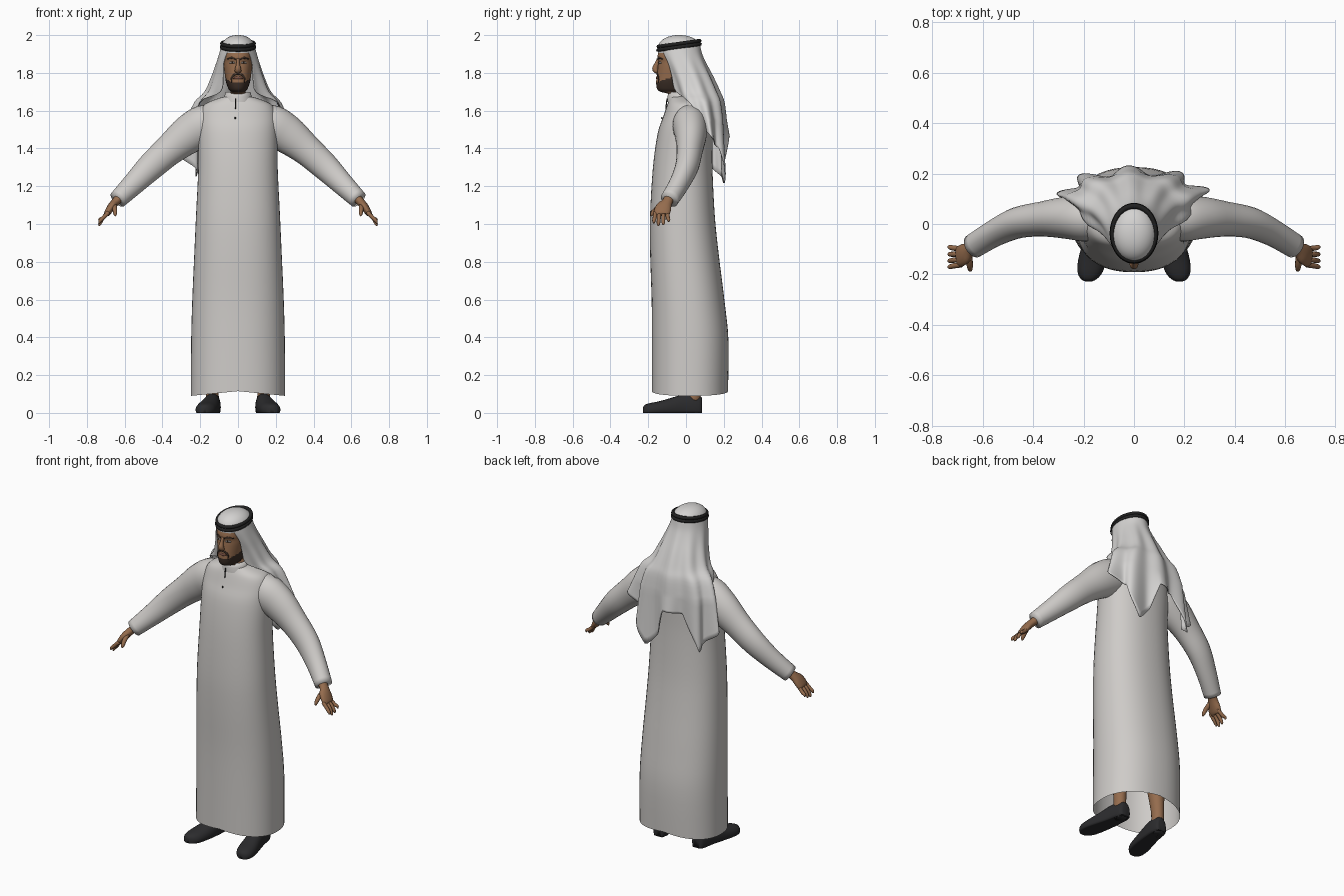
import bpy, bmesh
from math import sin, cos, pi, radians, atan
from mathutils import Vector

if "Cube" in bpy.data.objects:
    bpy.data.objects.remove(bpy.data.objects["Cube"])


def material(name, r, g, b):
    m = bpy.data.materials.new(name)
    m.use_nodes = True
    m.diffuse_color = (r, g, b, 1)
    bsdf = m.node_tree.nodes["Principled BSDF"]
    bsdf.inputs["Base Color"].default_value = (r, g, b, 1)
    bsdf.inputs["Roughness"].default_value = 0.8
    return m


ROBE = material("robe cloth", .62, .60, .58)
SCARF = material("scarf cloth", .66, .65, .64)
SKIN = material("brown skin", .30, .15, .075)
HAIR = material("dark hair", .045, .028, .02)
LEATHER = material("black leather", .025, .025, .027)
CORD = material("black cord", .015, .015, .015)
LIPS = material("lips", .20, .085, .06)
EYE = material("eye white", .5, .47, .44)


def grid(name, rings, mat, closed=True, caps=(False, False)):
    """Skin a list of point rings into one smooth object."""
    bm = bmesh.new()
    vs = [[bm.verts.new(p) for p in ring] for ring in rings]
    n = len(rings[0])
    for a, b in zip(vs, vs[1:]):
        for i in range(n if closed else n - 1):
            j = (i + 1) % n
            bm.faces.new((a[i], a[j], b[j], b[i]))
    for cap, ring in zip(caps, (vs[0], vs[-1])):
        if cap:
            bm.faces.new(ring)
    bmesh.ops.recalc_face_normals(bm, faces=bm.faces)
    me = bpy.data.meshes.new(name)
    bm.to_mesh(me)
    bm.free()
    me.materials.append(mat)
    me.shade_smooth()
    ob = bpy.data.objects.new(name, me)
    bpy.context.collection.objects.link(ob)
    return ob


def smooth_rows(rows, steps=4):
    """Catmull-Rom interpolation of rows of numbers."""
    out = []
    for i in range(len(rows) - 1):
        quad = rows[max(i - 1, 0)], rows[i], rows[i + 1], rows[min(i + 2, len(rows) - 1)]
        for k in range(steps):
            t = k / steps
            out.append([b + .5 * t * (c - a + t * (2*a - 5*b + 4*c - d + t * (3*(b - c) + d - a)))
                        for a, b, c, d in zip(*quad)])
    return out + [list(rows[-1])]


def spow(v, e):
    return (1 if v >= 0 else -1) * abs(v) ** e


def section(z, w, front, back, e=1.0, n=48):
    cy, ry = (front + back) / 2, (back - front) / 2
    return [Vector((w * spow(cos(2*pi*i/n), e), cy + ry * spow(sin(2*pi*i/n), e), z)) for i in range(n)]


def tube(name, rows, mat, side=1, n=16, steps=3):
    """Rows are x, y, z, radius along y, radius across; side mirrors in x."""
    rows = smooth_rows(rows, steps)
    pts = [Vector((side * r[0], r[1], r[2])) for r in rows]
    rings = []
    for i, (p, r) in enumerate(zip(pts, rows)):
        tan = (pts[min(i + 1, len(pts) - 1)] - pts[max(i - 1, 0)]).normalized()
        u = Vector((0, 1, 0))
        u = (u - tan * u.dot(tan)).normalized()
        v = tan.cross(u)
        rings.append([p + u * r[3] * cos(2*pi*k/n) + v * r[4] * sin(2*pi*k/n) for k in range(n)])
    return grid(name, rings, mat, caps=(True, True))


# Robe body: height, half width, front, back
robe_rows = [(.10, .25, -.18, .222), (.38, .248, -.18, .225), (.6, .242, -.182, .203),
             (.85, .231, -.19, .172), (1.05, .222, -.19, .152), (1.3, .21, -.175, .14),
             (1.48, .21, -.15, .14), (1.57, .205, -.12, .13), (1.63, .18, -.1, .11),
             (1.66, .12, -.088, .08), (1.675, .07, -.085, .05)]
robe = grid("robe", [section(*r, e=.88) for r in smooth_rows(robe_rows)], ROBE)
for v in robe.data.vertices:
    if v.co.z < .12:
        v.co.z += .015 - .1 * abs(v.co.x)

# Collar and front placket
grid("collar", [section(1.645, .085, -.1, .055), section(1.675, .073, -.098, .05),
                section(1.70, .064, -.092, .045), section(1.698, .058, -.086, .04)], ROBE)
tube("placket_seam", [(-.014, -.1, 1.665, .003, .003), (-.014, -.107, 1.61, .003, .003)], CORD, n=6)
tube("placket_button", [(-.014, -.126, 1.565, .004, .004), (-.014, -.129, 1.557, .004, .004)], CORD, n=6)

# Limbs, built once per side
for side, tag in ((1, "left"), (-1, "right")):
    tube(tag + "_sleeve", [(.07, .02, 1.585, .06, .06), (.17, .02, 1.53, .09, .105),
                           (.26, .025, 1.475, .085, .102), (.36, .02, 1.395, .07, .083),
                           (.46, .005, 1.305, .062, .073), (.55, -.035, 1.215, .053, .06),
                           (.638, -.088, 1.128, .049, .048)], ROBE, side, 24, 4)
    tube(tag + "_palm", [(.62, -.085, 1.145, .028, .024), (.65, -.1, 1.115, .028, .022),
                         (.672, -.118, 1.088, .042, .021), (.694, -.13, 1.055, .042, .016),
                         (.699, -.131, 1.048, .03, .008)], SKIN, side)
    for k, (finger, tip_y, tip_z) in enumerate((("index", -.17, 1.004), ("middle", -.146, .99),
                                                ("ring", -.12, .995), ("little", -.092, 1.012))):
        y = -.162 + k * .021
        tube(tag + "_" + finger + "_finger",
             [(.685, y, 1.062, .0105, .011), (.715, (y + tip_y) / 2, 1.032, .0105, .0105),
              (.731, tip_y, tip_z + .012, .009, .009), (.735, tip_y, tip_z, .004, .004)], SKIN, side, 10)
    tube(tag + "_thumb", [(.655, -.125, 1.1, .014, .014), (.652, -.158, 1.078, .013, .013),
                          (.65, -.178, 1.055, .011, .01), (.65, -.184, 1.042, .004, .004)], SKIN, side, 10)
    tube(tag + "_leg", [(.135, .04, .06, .038, .034), (.135, .04, .15, .038, .035),
                        (.125, .03, .35, .055, .052), (.11, .02, .6, .06, .06)], SKIN, side)
    # Shoe: position, centre, half width, height
    shoe = smooth_rows([(.086, .128, .02, .07), (.078, .13, .034, .088), (.04, .133, .042, .1),
                        (-.01, .139, .046, .1), (-.07, .15, .052, .082), (-.14, .165, .056, .062),
                        (-.19, .174, .05, .052), (-.218, .179, .032, .042), (-.228, .18, .012, .028)], 3)
    grid(tag + "_shoe", [[Vector((side * (c + w * spow(cos(a), .8)), y, max(0, h * (.3 + .7 * sin(a)))))
                          for a in (2*pi*k/24 for k in range(24))] for y, c, w, h in shoe],
         LEATHER, caps=(True, True))
    tube(tag + "_heel", [(.132, .048, .022, .036, .038), (.132, .048, 0, .036, .038)], LEATHER, side)

# Head and neck
head_rows = [(1.64, .052, -.085, .035), (1.685, .05, -.09, .03), (1.70, .04, -.135, .03),
             (1.715, .05, -.153, .04), (1.75, .063, -.158, .05), (1.785, .069, -.154, .055),
             (1.83, .075, -.149, .06), (1.86, .077, -.146, .065), (1.885, .077, -.152, .065),
             (1.93, .075, -.138, .06)]
head = grid("head", [section(*r, e=.9) for r in smooth_rows(head_rows, 5)], SKIN, caps=(False, True))
head.data.materials.append(HAIR)
for p in head.data.polygons:
    x, y, z = p.center
    chin = z < 1.752 and abs(x) < .035
    jaw = z < 1.745 - .03 + abs(x) * .9
    if 1.698 < z < 1.81 and y < -.03 and (chin or jaw):
        p.material_index = 1


def face_y(x, z):
    for a, b in zip(head_rows, head_rows[1:]):
        if a[0] <= z <= b[0]:
            t = (z - a[0]) / (b[0] - a[0])
            w, f, k = (p + (q - p) * t for p, q in zip(a[1:], b[1:]))
            return (f + k) / 2 - (k - f) / 2 * (1 - (abs(x) / w) ** 2.2) ** .45
    return 0


def stroke(name, pts, mat, thick, side=1):
    """A slim raised strip that follows the face; points are x, z."""
    rows = [(x, face_y(x, z), z, .004, thick * (.4 if i in (0, len(pts) - 1) else 1))
            for i, (x, z) in enumerate(pts)]
    tube(name, rows, mat, side, 10)


# Face details
tube("nose", [(0, -.146, 1.875, .008, .008), (0, -.156, 1.845, .012, .01),
              (0, -.163, 1.822, .016, .016), (0, -.156, 1.807, .012, .017),
              (0, -.15, 1.802, .004, .008)], SKIN)
stroke("lips", [(-.026, 1.772), (0, 1.774), (.026, 1.772)], LIPS, .008)
for side, tag in ((1, "left"), (-1, "right")):
    stroke(tag + "_brow", [(.01, 1.871), (.032, 1.88), (.056, 1.873)], HAIR, .006, side)
    stroke(tag + "_eye", [(.017, 1.853), (.03, 1.855), (.045, 1.853)], EYE, .006, side)
    tube(tag + "_iris", [(.027, face_y(.03, 1.855) - .002, 1.855, .004, .005),
                         (.034, face_y(.03, 1.855) - .002, 1.855, .004, .005)], HAIR, side, 8)
    stroke(tag + "_moustache", [(0, 1.792), (.016, 1.792), (.033, 1.775), (.034, 1.75)], HAIR, .006, side)

# Scarf crown and double head cord
crown = [(1.905, .085, -.148, .072), (1.93, .09, -.15, .077)]
for k in range(1, 11):
    a = k * pi / 20
    r = max(cos(a), .02) ** .9
    crown.append((1.93 + .07 * sin(a), .09 * r, -.036 - .113 * r, -.036 + .113 * r))
grid("scarf_crown", [section(*r) for r in crown], SCARF, caps=(False, True))
for dz, tag in ((-.009, "lower"), (.009, "upper")):
    bpy.ops.mesh.primitive_torus_add(major_radius=.1, minor_radius=.01, major_segments=48, minor_segments=10,
                                     location=(0, -.037, 1.946 + dz), rotation=(atan(.14), 0, 0))
    cord = bpy.context.object
    cord.name = tag + "_head_cord"
    cord.scale = (.87 - dz, 1.1 - dz, 1)
    cord.data.materials.append(CORD)
    cord.data.shade_smooth()

# Scarf drape: height, half width, centre, depth, opening angle, fold depth
drape = [(1.945, .088, -.036, .111, 150, 0), (1.90, .1, -.028, .113, 142, .005),
         (1.85, .115, -.01, .116, 138, .015), (1.78, .138, .02, .12, 144, .03),
         (1.70, .172, .05, .125, 146, .04), (1.645, .222, .073, .122, 116, .05),
         (1.55, .258, .094, .112, 96, .06)]
hem_points = [(-95, 1.40), (-64, 1.29), (-47, 1.25), (-26, 1.45), (0, 1.46),
              (11, 1.30), (27, 1.21), (48, 1.40), (95, 1.50)]


def hem(t):
    for (a, p), (b, q) in zip(hem_points, hem_points[1:]):
        if a <= t <= b:
            return p + (q - p) * (t - a) / (b - a)
    return 1.45


rows = [(r, 0) for r in smooth_rows(drape)]
rows += [((1.55, .258 + .02 * k, .094 + .014 * k, .112 - .006 * k, 96 - k, .06 + .05 * k), k)
         for k in (i / 8 for i in range(1, 9))]
rings = []
for (z, w, cy, ry, opening, fold), drop in rows:
    ring = []
    for i in range(97):
        t = opening * (i / 48 - 1)
        a = radians(t)
        f = 1 + fold * cos(9 * a + .6)
        ring.append(Vector((w * f * sin(a), cy + ry * (1 + 1.6 * (f - 1)) * cos(a), z + (hem(t) - z) * drop)))
    rings.append(ring)
scarf = grid("scarf_drape", rings, SCARF, closed=False)
solid = scarf.modifiers.new("cloth thickness", "SOLIDIFY")
solid.thickness = .005
